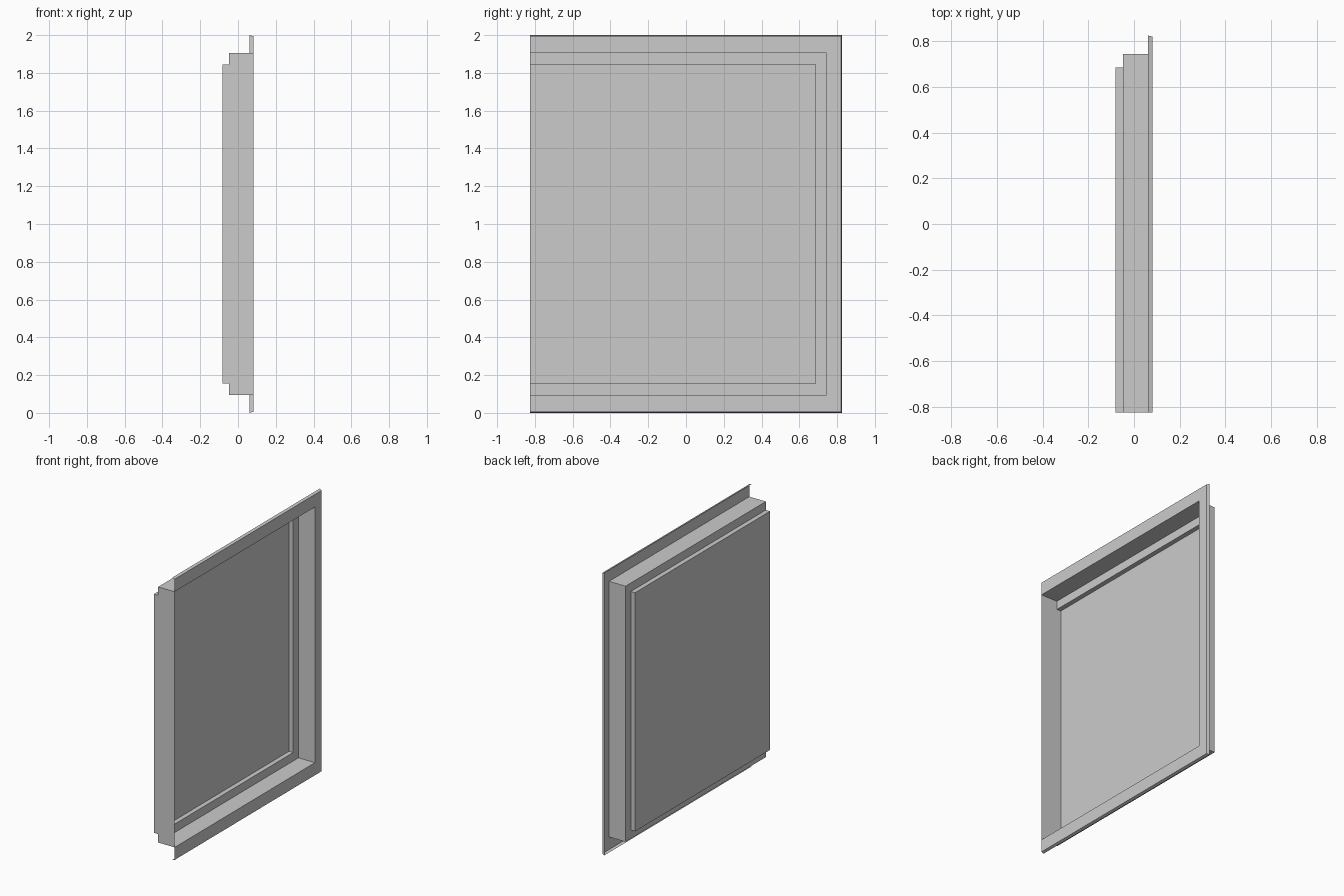
import bpy

if "Cube" in bpy.data.objects:
    bpy.data.objects.remove(bpy.data.objects["Cube"])

Y0 = -0.825  # flat front end of the panel

# Shell profile from lip to back panel: x, right edge y, inset from top and bottom
LIP = (0.062, 0.825, 0.0)
RIM = (0.081, 0.82, 0.006)
MOUTH = (0.081, 0.745, 0.095)
SHELF_OUT = (-0.048, 0.745, 0.095)
SHELF_IN = (-0.048, 0.685, 0.155)
BACK = (-0.081, 0.685, 0.155)


def make(name, verts, faces):
    mesh = bpy.data.meshes.new(name)
    mesh.from_pydata(verts, [], faces)
    ob = bpy.data.objects.new(name, mesh)
    bpy.context.collection.objects.link(ob)
    return ob


def rail(p):
    """U-shaped path: bottom front, bottom back, top back, top front."""
    x, y, inset = p
    return [(x, Y0, inset), (x, y, inset), (x, y, 2 - inset), (x, Y0, 2 - inset)]


def band(name, *points):
    """Thin sheet running along consecutive U-shaped rails."""
    verts = [v for p in points for v in rail(p)]
    faces = [(4 * r + i, 4 * r + i + 1, 4 * r + i + 5, 4 * r + i + 4)
             for r in range(len(points) - 1) for i in range(3)]
    return make(name, verts, faces)


# Outer flange with its turned-back lip
band("flange", LIP, RIM, MOUTH)

# Stepped recess walls
band("recess_walls", MOUTH, SHELF_OUT, SHELF_IN, BACK)

# Back panel
make("back_panel", rail(BACK), [(0, 3, 2, 1)])

# Stepped wall closing the front end
steps = (MOUTH, SHELF_OUT, SHELF_IN, BACK)
outline = [(x, Y0, i) for x, _, i in steps]
outline += [(x, Y0, 2 - i) for x, _, i in reversed(steps)]
make("end_wall", outline, [tuple(reversed(range(8)))])
